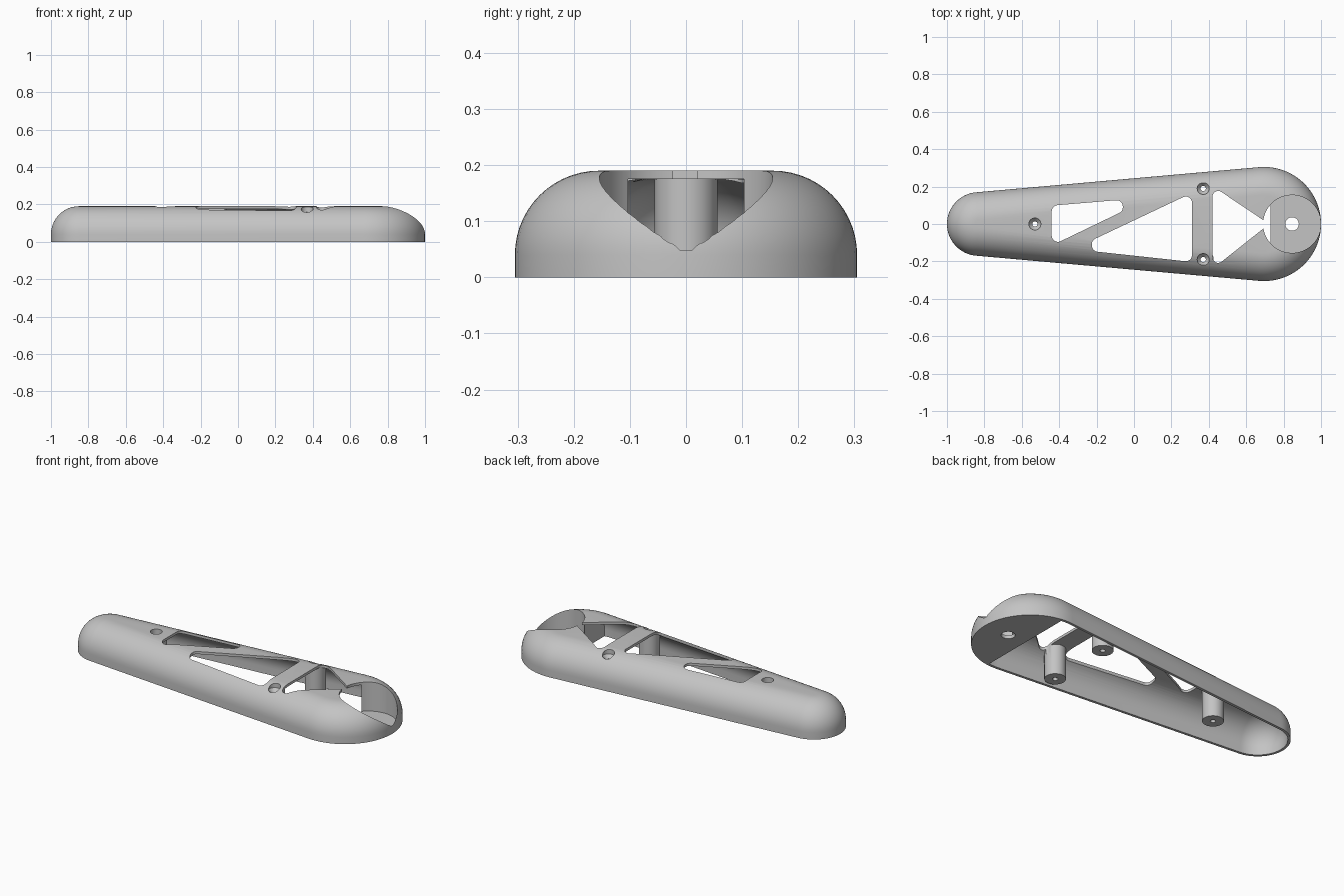
import bpy, bmesh
from math import sin, cos, asin, pi, radians
from mathutils import Vector

if "Cube" in bpy.data.objects:
    bpy.data.objects.remove(bpy.data.objects["Cube"])

HEIGHT, FILLET, WALL = 0.19, 0.15, 0.015
SMALL_X, SMALL_R = -0.83, 0.17
BIG_X, BIG_R = 0.695, 0.305
BLOCK_X = 0.73
POSTS = [(-0.53, 0), (0.37, 0.19), (0.37, -0.19)]

grey = bpy.data.materials.new("plain grey")
grey.use_nodes = True
colour = (0.55, 0.55, 0.55, 1)
grey.diffuse_color = colour
grey.node_tree.nodes["Principled BSDF"].inputs["Base Color"].default_value = colour


def make_object(name, bm):
    bmesh.ops.recalc_face_normals(bm, faces=bm.faces)
    mesh = bpy.data.meshes.new(name)
    bm.to_mesh(mesh)
    bm.free()
    mesh.materials.append(grey)
    obj = bpy.data.objects.new(name, mesh)
    bpy.context.collection.objects.link(obj)
    return obj


def loft(rings):
    """Skin a stack of equal closed rings and cap both ends."""
    bm = bmesh.new()
    loops = [[bm.verts.new(p) for p in ring] for ring in rings]
    n = len(loops[0])
    for a, b in zip(loops, loops[1:]):
        for i in range(n):
            j = (i + 1) % n
            bm.faces.new((a[i], a[j], b[j], b[i]))
    bm.faces.new(loops[0][::-1])
    bm.faces.new(loops[-1])
    return bm


def outline(inset, z, steps=40):
    """Tapered outline: two round ends joined by tangent lines."""
    tilt = asin((BIG_R - SMALL_R) / (BIG_X - SMALL_X))
    half = pi / 2 + tilt
    pts = []
    for cx, r, start, sweep in ((BIG_X, BIG_R, -half, 2 * half),
                                (SMALL_X, SMALL_R, half, 2 * (pi - half))):
        for i in range(steps + 1):
            a = start + sweep * i / steps
            pts.append((cx + (r - inset) * cos(a), (r - inset) * sin(a), z))
    return pts


def domed_body(offset, bottom, steps=14):
    rings = [outline(offset, bottom)]
    r = FILLET - offset
    for i in range(steps + 1):
        a = pi / 2 * i / steps
        rings.append(outline(offset + r * (1 - cos(a)), HEIGHT - FILLET + r * sin(a)))
    return loft(rings)


def turned(name, x, y, profile, n=48):
    """Round part from (radius, height) pairs."""
    return make_object(name, loft([[(x + r * cos(2 * pi * i / n), y + r * sin(2 * pi * i / n), z)
                                    for i in range(n)] for r, z in profile]))


def rounded_prism(name, corners, radius, low, high, steps=8):
    """Polygon with filleted corners, pushed up into a prism."""
    pts = []
    corners = [Vector(c) for c in corners]
    for i, c in enumerate(corners):
        u = (corners[i - 1] - c).normalized()
        v = (corners[(i + 1) % len(corners)] - c).normalized()
        half = u.angle(v) / 2
        centre = c + (u + v).normalized() * radius / sin(half)
        start = c + u * radius * cos(half) / sin(half) - centre
        end = c + v * radius * cos(half) / sin(half) - centre
        sweep = start.angle_signed(end)
        for k in range(steps + 1):
            a = -sweep * k / steps
            pts.append((centre.x + start.x * cos(a) - start.y * sin(a),
                        centre.y + start.x * sin(a) + start.y * cos(a)))
    return make_object(name, loft([[(x, y, z) for x, y in pts] for z in (low, high)]))


def cut(target, tool):
    mod = target.modifiers.new("cut", 'BOOLEAN')
    mod.operation, mod.solver, mod.object = 'DIFFERENCE', 'EXACT', tool
    bpy.context.view_layer.objects.active = target
    bpy.ops.object.modifier_apply(modifier=mod.name)
    bpy.data.objects.remove(tool)


# Outer cover
cover = make_object("cover_shell", domed_body(0, 0))

# Hollow, stopping at the solid end block and leaving the screw posts
bm = domed_body(WALL, -0.05)
bmesh.ops.bisect_plane(bm, geom=bm.verts[:] + bm.edges[:] + bm.faces[:],
                       plane_co=(BLOCK_X, 0, 0), plane_no=(1, 0, 0), clear_outer=True)
bmesh.ops.holes_fill(bm, edges=[e for e in bm.edges if e.is_boundary], sides=0)
hollow = make_object("hollow", bm)
for x, y in POSTS:
    cut(hollow, turned("post", x, y, [(0.056, -0.1), (0.056, 0.3)]))
cut(cover, hollow)

# Windows in the top
windows = [
    [(-0.44, -0.115), (-0.06, 0.068), (-0.06, 0.13), (-0.44, 0.098)],
    [(-0.225, -0.145), (0.31, -0.203), (0.31, 0.166), (-0.225, -0.087)],
    [(0.42, -0.24), (0.722, 0), (0.42, 0.203)],
]
for corners, radius in zip(windows, (0.033, 0.033, 0.03)):
    cut(cover, rounded_prism("window", corners, radius, 0.13, 0.3))

# Round pocket and axle hole in the end block
cut(cover, turned("pocket", 0.845, 0, [(0.1545, 0.02), (0.1545, 0.3)], 96))
cut(cover, turned("axle_hole", 0.845, 0, [(0.036, -0.1), (0.036, 0.1)]))

# Countersunk screw holes
for x, y in POSTS:
    cut(cover, turned("screw_hole", x, y, [(0.014, -0.1), (0.014, 0.14), (0.032, 0.16), (0.032, 0.3)], 32))

# Smooth shading with crisp edges
bpy.ops.object.select_all(action='DESELECT')
cover.select_set(True)
bpy.context.view_layer.objects.active = cover
bpy.ops.object.shade_smooth_by_angle(angle=radians(30))
